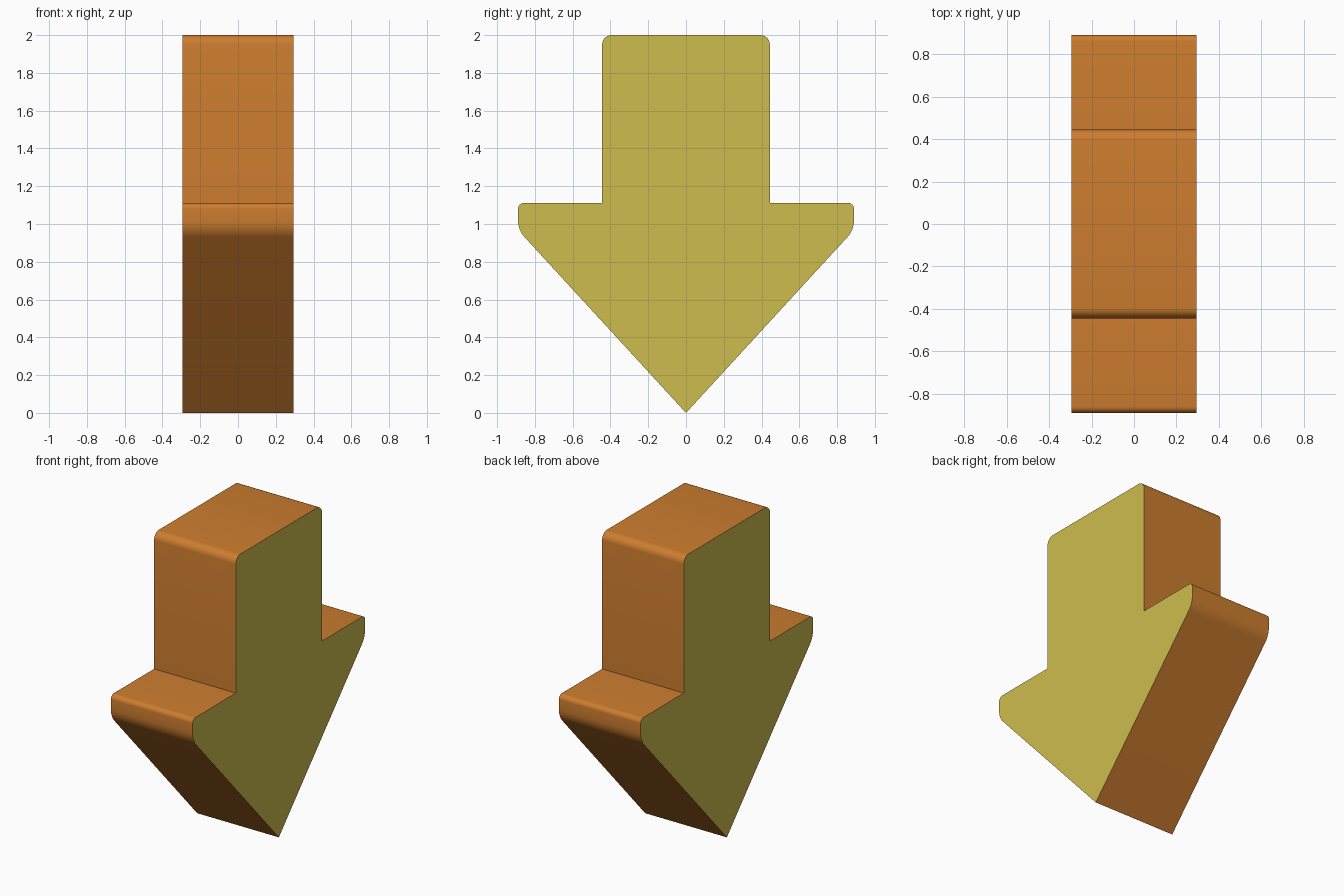
import bpy, bmesh, math
from mathutils import Vector

if "Cube" in bpy.data.objects:
    bpy.data.objects.remove(bpy.data.objects["Cube"])

HALF = 0.295  # half thickness along x


def material(name, srgb):
    m = bpy.data.materials.new(name)
    lin = [((c / 255 + 0.055) / 1.055) ** 2.4 for c in srgb]
    m.diffuse_color = (*lin, 1)
    m.use_nodes = True
    m.node_tree.nodes["Principled BSDF"].inputs["Base Color"].default_value = m.diffuse_color
    return m


def fillet(prev, cur, nxt, r, steps=6):
    """Points of a rounded corner of radius r."""
    p, c, n = Vector(prev), Vector(cur), Vector(nxt)
    a, b = (p - c).normalized(), (n - c).normalized()
    half = a.angle(b) / 2
    t = r / math.tan(half)
    centre = c + (a + b).normalized() * r / math.sin(half)
    s, e = c + a * t - centre, c + b * t - centre
    total = s.angle(e)
    return [centre + (s * math.sin((1 - i / steps) * total)
                      + e * math.sin(i / steps * total)) / math.sin(total)
            for i in range(steps + 1)]


# Right half of the arrow outline: (y, z, corner radius), tip to top
half = [(0, 0, 0), (0.889, 0.968, 0.13), (0.889, 1.111, 0.03),
        (0.444, 1.111, 0), (0.444, 2.0, 0.05)]
corners = half + [(-y, z, r) for y, z, r in reversed(half[1:])]
outline = []
for i, (y, z, r) in enumerate(corners):
    if r:
        outline += fillet(corners[i - 1][:2], (y, z),
                          corners[(i + 1) % len(corners)][:2], r)
    else:
        outline.append(Vector((y, z)))

# Extrude the outline across x
bm = bmesh.new()
left = [bm.verts.new((-HALF, p.x, p.y)) for p in outline]
right = [bm.verts.new((HALF, p.x, p.y)) for p in outline]
n = len(outline)
caps = [bm.faces.new(right), bm.faces.new(left[::-1])]
for i in range(n):
    j = (i + 1) % n
    f = bm.faces.new((left[i], left[j], right[j], right[i]))
    f.material_index = 1
bmesh.ops.recalc_face_normals(bm, faces=bm.faces[:])
mesh = bpy.data.meshes.new("down_arrow")
bm.to_mesh(mesh)
bm.free()

# Yellow flat sides, orange rim
mesh.materials.append(material("yellow_side", (206, 188, 77)))
mesh.materials.append(material("orange_rim", (205, 125, 47)))
arrow = bpy.data.objects.new("down_arrow", mesh)
bpy.context.collection.objects.link(arrow)
bpy.context.view_layer.objects.active = arrow
arrow.select_set(True)
bpy.ops.object.shade_smooth_by_angle(angle=math.radians(30))
